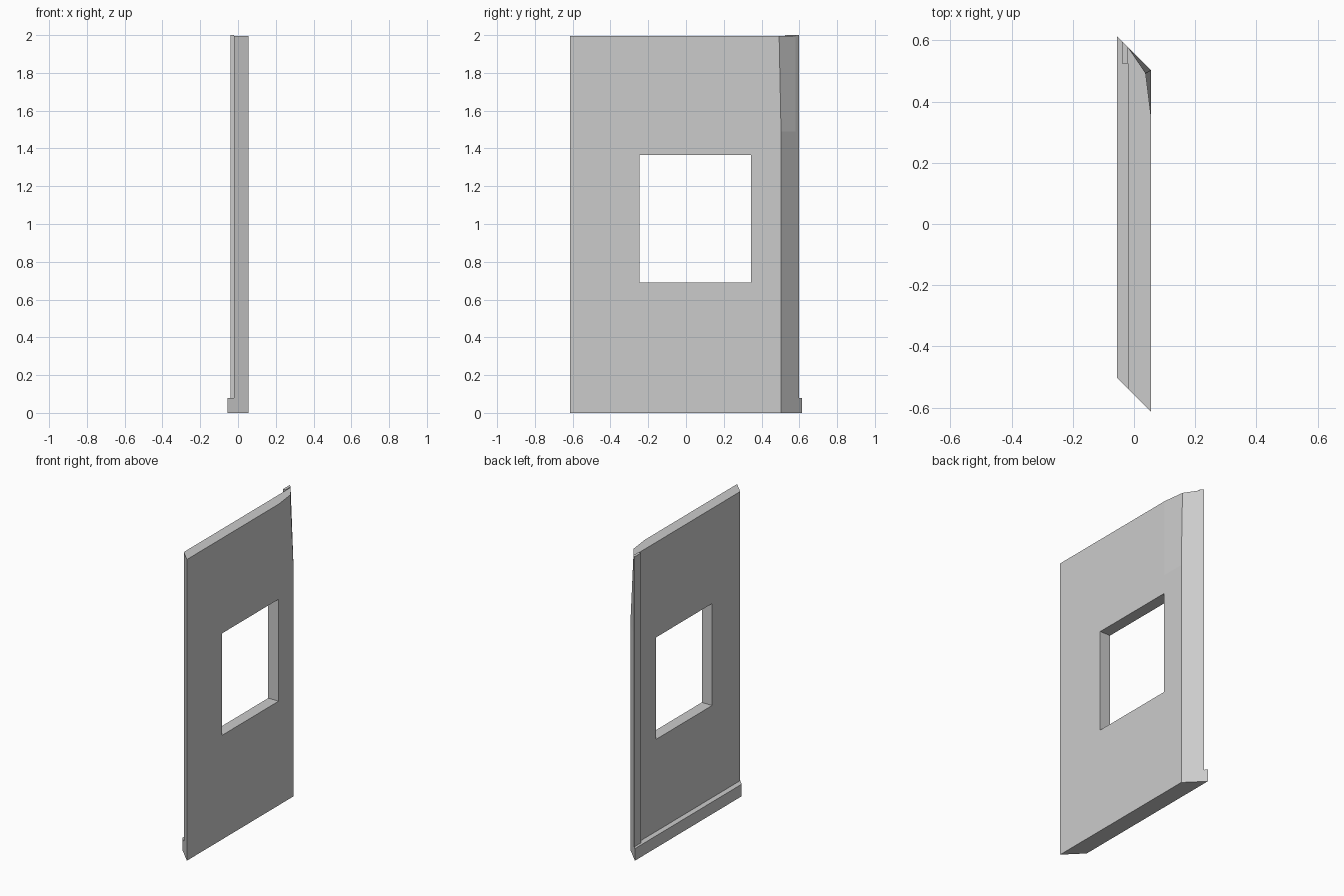
import bpy
import bmesh

if "Cube" in bpy.data.objects:
    bpy.data.objects.remove(bpy.data.objects["Cube"])

HALF_X, HALF_Y, BACK = 0.056, 0.615, -0.02
MITRE = HALF_Y - HALF_X          # both ends are cut at 45 degrees: x + y = +-MITRE


def loft(name, rings):
    """Closed solid through rings given as (z, [(x, y), ...])."""
    bm = bmesh.new()
    layers = [[bm.verts.new((x, y, z)) for x, y in pts] for z, pts in rings]
    n = len(layers[0])
    for low, high in zip(layers, layers[1:]):
        for i in range(n):
            j = (i + 1) % n
            bm.faces.new((low[i], low[j], high[j], high[i]))
    bm.faces.new(layers[0][::-1])
    bm.faces.new(layers[-1])
    bmesh.ops.recalc_face_normals(bm, faces=bm.faces)
    mesh = bpy.data.meshes.new(name)
    bm.to_mesh(mesh)
    bm.free()
    obj = bpy.data.objects.new(name, mesh)
    bpy.context.collection.objects.link(obj)
    return obj


# Wall panel with mitred ends and an upper corner that tapers inward
section = [(BACK, -MITRE - BACK), (HALF_X, -HALF_Y), (HALF_X, 0.35),
           (HALF_X, MITRE - HALF_X), (BACK, MITRE - BACK)]
top_section = list(section)
top_section[3] = (0.038, 0.493)
panel = loft("wall_panel", [(0, section), (1.49, section), (1.995, top_section)])

# Window opening
opening = [(-0.2, -0.245), (0.2, -0.245), (0.2, 0.345), (-0.2, 0.345)]
cutter = loft("window_cutter", [(0.69, opening), (1.365, opening)])
cutter.hide_render = True
cut = panel.modifiers.new("window", 'BOOLEAN')
cut.operation = 'DIFFERENCE'
cut.solver = 'EXACT'
cut.object = cutter
bpy.context.view_layer.objects.active = panel
bpy.ops.object.modifier_apply(modifier=cut.name)
bpy.data.objects.remove(cutter)

# Skirting board along the back foot
skirt = [(-HALF_X, -MITRE + HALF_X), (BACK, -MITRE - BACK),
         (BACK, MITRE - BACK), (-HALF_X, HALF_Y)]
loft("skirting", [(0, skirt), (0.08, skirt)])

# Vertical corner trim standing on the skirting
trim = [(-0.039, 0.525), (BACK, 0.525), (BACK, MITRE - BACK), (-0.039, MITRE + 0.039)]
loft("corner_trim", [(0.08, trim), (2.0, trim)])
